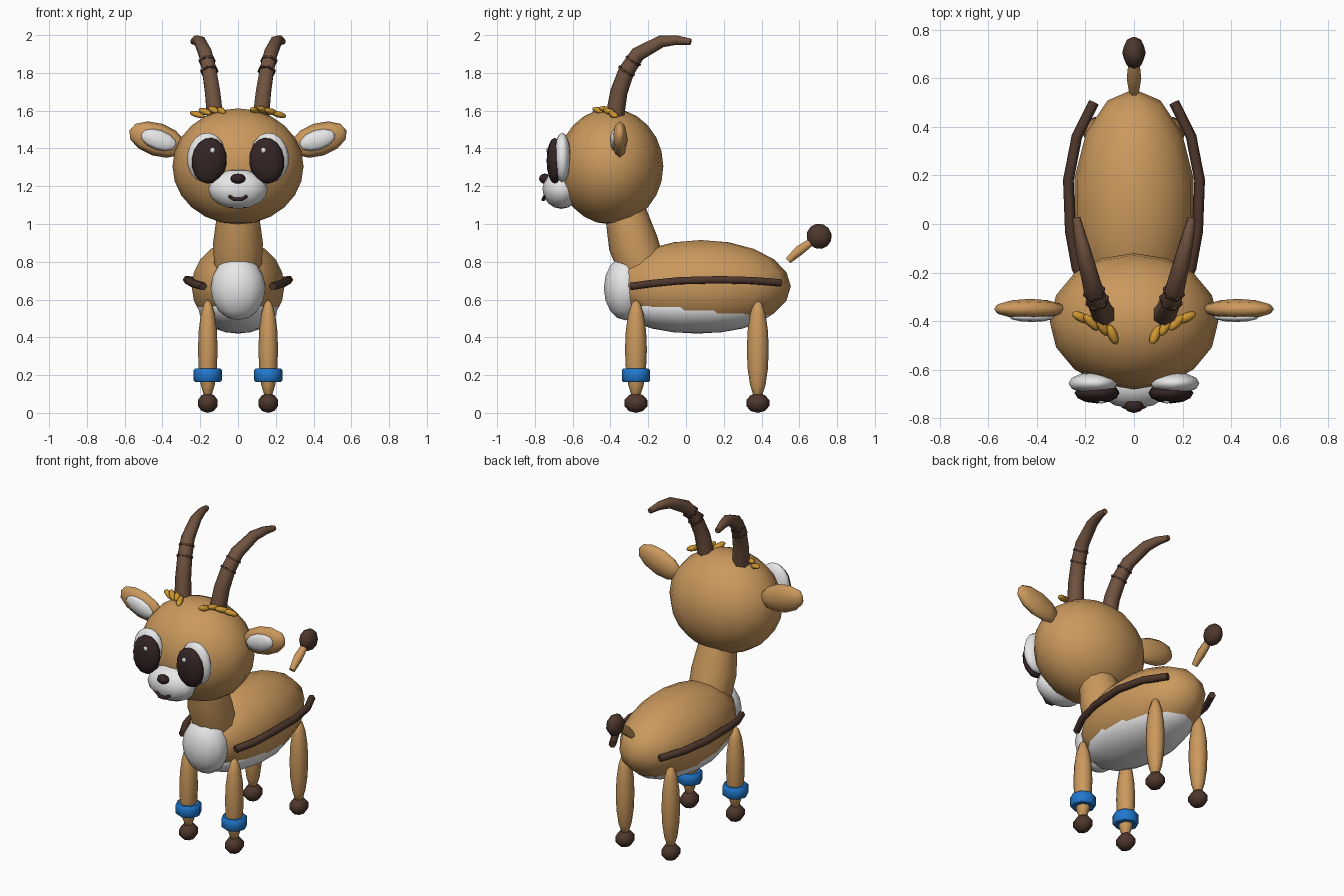
import bpy, bmesh, math
from mathutils import Matrix, Vector, Euler

if "Cube" in bpy.data.objects:
    bpy.data.objects.remove(bpy.data.objects["Cube"], do_unlink=True)


def material(name, rgb):
    m = bpy.data.materials.new(name)
    m.use_nodes = True
    m.diffuse_color = (*rgb, 1)
    bsdf = m.node_tree.nodes["Principled BSDF"]
    bsdf.inputs["Base Color"].default_value = (*rgb, 1)
    bsdf.inputs["Roughness"].default_value = 0.8
    return m


TAN = material("tan_fur", (0.60, 0.32, 0.11))
WHITE = material("white_fur", (0.80, 0.80, 0.80))
DARK = material("dark_brown", (0.075, 0.038, 0.025))
EYE = material("eye_black", (0.035, 0.018, 0.018))
HORN = material("horn_brown", (0.16, 0.085, 0.05))
GOLD = material("gold", (0.62, 0.31, 0.03))
BLUE = material("blue_band", (0.015, 0.19, 0.62))


def finish(name, mesh, mat, angle=180):
    mesh.materials.clear()
    mesh.materials.append(mat)
    mesh.shade_smooth()
    if angle < 180:
        mesh.set_sharp_from_angle(angle=math.radians(angle))
    ob = bpy.data.objects.new(name, mesh)
    bpy.context.collection.objects.link(ob)
    return ob


def blob(name, mat, loc, radii, segs=12, rings=8, rot=(0, 0, 0)):
    """Ellipsoid with its poles on local z; rot in degrees."""
    bm = bmesh.new()
    turn = Euler([math.radians(a) for a in rot]).to_matrix().to_4x4()
    mat4 = Matrix.Translation(loc) @ turn @ Matrix.Diagonal((*radii, 1))
    bmesh.ops.create_uvsphere(bm, u_segments=segs, v_segments=rings, radius=1, matrix=mat4)
    mesh = bpy.data.meshes.new(name)
    bm.to_mesh(mesh)
    bm.free()
    return finish(name, mesh, mat)


def tube(name, mat, pts, radii, res=1):
    """Capped tube along points with a radius at each point."""
    cu = bpy.data.curves.new(name + "_path", "CURVE")
    cu.dimensions = "3D"
    cu.bevel_depth = 1
    cu.bevel_resolution = res
    cu.use_fill_caps = True
    sp = cu.splines.new("POLY")
    sp.points.add(len(pts) - 1)
    for p, co, r in zip(sp.points, pts, radii):
        p.co = (*co, 1)
        p.radius = r
    tmp = bpy.data.objects.new(name + "_path", cu)
    bpy.context.collection.objects.link(tmp)
    bpy.context.view_layer.update()
    dg = bpy.context.evaluated_depsgraph_get()
    mesh = bpy.data.meshes.new_from_object(tmp.evaluated_get(dg))
    bpy.data.objects.remove(tmp, do_unlink=True)
    return finish(name, mesh, mat, 62)


# Torso, neck and head
blob("body", TAN, (0, 0.08, 0.67), (0.252, 0.475, 0.245), 14, 10)
blob("belly", WHITE, (0, 0.06, 0.56), (0.217, 0.41, 0.14), 14, 10)
blob("chest", WHITE, (0, -0.32, 0.66), (0.145, 0.115, 0.17), 12, 8)
tube("neck", TAN, [(0, -0.23, 0.76), (0, -0.28, 0.90), (0, -0.32, 1.06)], [0.125, 0.132, 0.11], 4)
blob("head", TAN, (0, -0.40, 1.305), (0.347, 0.28, 0.307), 16, 12)

# Muzzle, nose and mouth
blob("muzzle", WHITE, (0, -0.66, 1.185), (0.157, 0.10, 0.105), 12, 8)
blob("nose", EYE, (0, -0.748, 1.24), (0.04, 0.03, 0.027), 8, 6)
tube("mouth", EYE, [(-0.048, -0.748, 1.148), (-0.02, -0.756, 1.13),
                    (0.02, -0.756, 1.13), (0.048, -0.748, 1.148)], [0.008, 0.011, 0.011, 0.008])

# Tail
tube("tail", TAN, [(0, 0.54, 0.805), (0, 0.60, 0.86), (0, 0.67, 0.91)], [0.02, 0.03, 0.022])
blob("tail_tuft", DARK, (0, 0.705, 0.935), (0.048, 0.068, 0.066), 8, 6, (-50, 0, 0))

for s, side in ((1, "left"), (-1, "right")):
    # Eyes
    blob(side + "_eye_patch", WHITE, (s * 0.168, -0.655, 1.352), (0.102, 0.045, 0.132), 12, 8, (0, -6 * s, 0))
    blob(side + "_eye", EYE, (s * 0.152, -0.695, 1.335), (0.093, 0.043, 0.122), 12, 8, (0, -6 * s, 0))
    blob(side + "_eye_glint", WHITE, (s * 0.135, -0.731, 1.39), (0.016, 0.008, 0.016), 6, 4)

    # Ears
    blob(side + "_ear", TAN, (s * 0.428, -0.35, 1.447), (0.088, 0.042, 0.155), 8, 6, (0, 72 * s, 0))
    blob(side + "_inner_ear", WHITE, (s * 0.42, -0.383, 1.445), (0.053, 0.02, 0.098), 8, 6, (0, 72 * s, 0))

    # Horns with two thin ridges
    path = [Vector((s * x, y, z)) for x, y, z in (
        (0.12, -0.38, 1.55), (0.135, -0.355, 1.70), (0.152, -0.315, 1.81), (0.172, -0.255, 1.90),
        (0.203, -0.13, 1.967), (0.222, -0.05, 1.974), (0.237, 0.025, 1.965))]
    tube(side + "_horn", HORN, path, [0.05, 0.046, 0.043, 0.04, 0.033, 0.026, 0.017])
    for i, t in enumerate((0.0, 0.6)):
        mid = path[2].lerp(path[3], t)
        step = (path[3] - path[2]).normalized() * 0.006
        tube(f"{side}_horn_ridge_{i + 1}", DARK, [mid - step, mid + step], [0.05 - 0.003 * i] * 2)

    # Gold tufts fanned around the horn base
    for i, (x, y, z, a) in enumerate(((0.088, -0.455, 1.60, 68), (0.13, -0.42, 1.605, 62),
                                      (0.175, -0.405, 1.595, 45), (0.215, -0.385, 1.58, 25))):
        blob(f"{side}_tuft_{i + 1}", GOLD, (s * x, y, z), (0.018, 0.02, 0.045), 6, 6,
             (0, 90 + 15 * s, a if s > 0 else 180 - a))

    # Flank stripe
    tube(side + "_stripe", DARK, [(s * x, y, z) for x, y, z in (
        (0.185, -0.29, 0.67), (0.235, -0.18, 0.685), (0.262, -0.03, 0.70), (0.27, 0.18, 0.705),
        (0.235, 0.36, 0.70), (0.165, 0.50, 0.688))], [0.022] * 6)

    # Legs, hooves and front leg bands
    for end, y in (("front", -0.265), ("hind", 0.38)):
        name = f"{side}_{end}_"
        blob(name + "leg", TAN, (s * 0.16, y, 0.335), (0.052, 0.058, 0.265), 8, 8)
        blob(name + "hoof", DARK, (s * 0.16, y, 0.052), (0.055, 0.064, 0.052), 8, 5)
    x = s * 0.16
    tube(side + "_leg_band", BLUE, [(x, -0.265, z) for z in (0.163, 0.172, 0.226, 0.235)],
         [0.066, 0.075, 0.075, 0.066], 2)
